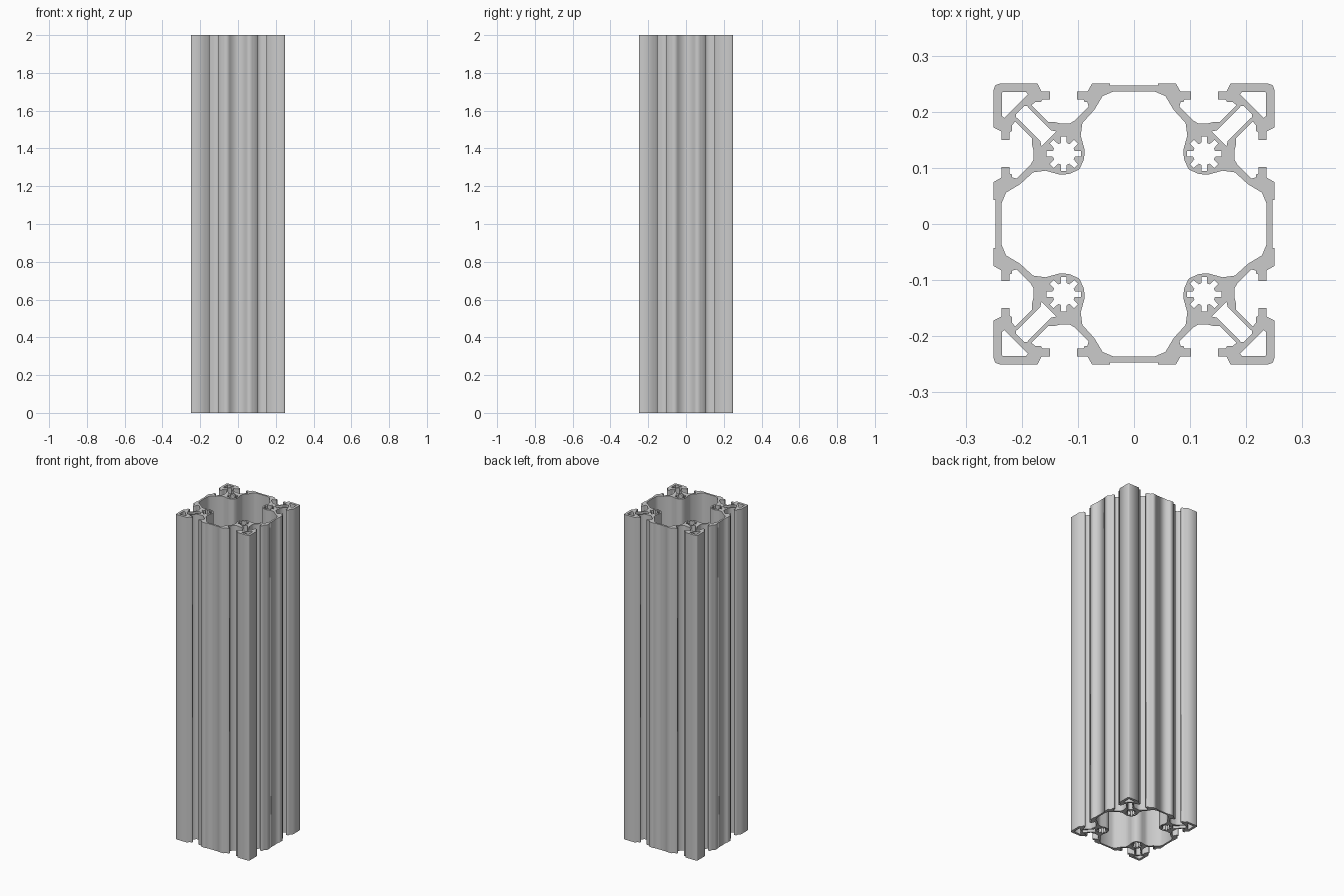
import bpy
from math import cos, sin, radians

if "Cube" in bpy.data.objects:
    bpy.data.objects.remove(bpy.data.objects["Cube"])

HEIGHT = 2.0


def diagonal(points):
    """Complete one eighth of a loop into a quarter by mirroring on x = y."""
    return points + [(y, x) for x, y in reversed(points)]


def turn(points, n):
    """Rotate points clockwise by n quarter turns."""
    for _ in range(n):
        points = [(y, -x) for x, y in points]
    return points


def full_loop(eighth):
    quarter = diagonal(eighth)
    return [p for n in range(4) for p in turn(quarter, n)]


# Outer outline: centre wall, slot lip, slot floor, web, corner lip, corner
outer = full_loop([
    (0.043, 0.247), (0.043, 0.25), (0.075, 0.25), (0.083, 0.236),
    (0.102, 0.236), (0.102, 0.222), (0.090, 0.222), (0.088, 0.217),
    (0.083, 0.217), (0.081, 0.209), (0.106, 0.184), (0.115, 0.179),
    (0.130, 0.179), (0.143, 0.182), (0.153, 0.182), (0.183, 0.212),
    (0.176, 0.217), (0.166, 0.217), (0.163, 0.222), (0.150, 0.222),
    (0.150, 0.236), (0.165, 0.236), (0.172, 0.25), (0.240, 0.25),
    (0.247, 0.247 + 0.0005)])

# Large central bore, wrapping round the four screw bosses
bore = full_loop([
    (0.037, 0.236), (0.056, 0.228), (0.071, 0.203), (0.092, 0.180),
    (0.095, 0.158), (0.088, 0.132), (0.089, 0.116), (0.096, 0.100)])

# Corner cavity and the narrow cavity between the diagonal webs
corner_cavity = diagonal([(0.189, 0.231), (0.192, 0.235), (0.234, 0.235)])
web_cavity = diagonal([(0.138, 0.165), (0.148, 0.167), (0.187, 0.206),
                       (0.190, 0.210), (0.196, 0.210)])

# Toothed screw hole
screw_hole = []
for k in range(8):
    for r, a in ((0.020, -15), (0.031, -9), (0.031, 9), (0.020, 15)):
        t = radians(45 * k + a)
        screw_hole.append((0.125 + r * cos(t), 0.125 + r * sin(t)))

loops = [outer, bore]
for n in range(4):
    loops += [turn(h, n) for h in (corner_cavity, web_cavity, screw_hole)]

# Filled profile extruded along z
curve = bpy.data.curves.new("slotted_column", 'CURVE')
curve.dimensions = '2D'
curve.fill_mode = 'BOTH'
curve.extrude = HEIGHT / 2
for loop in loops:
    spline = curve.splines.new('POLY')
    spline.points.add(len(loop) - 1)
    for point, (x, y) in zip(spline.points, loop):
        point.co = (x, y, 0, 1)
    spline.use_cyclic_u = True

column = bpy.data.objects.new("slotted_column", curve)
bpy.context.collection.objects.link(column)
column.location.z = HEIGHT / 2
bpy.context.view_layer.objects.active = column
column.select_set(True)
bpy.ops.object.convert(target='MESH')
